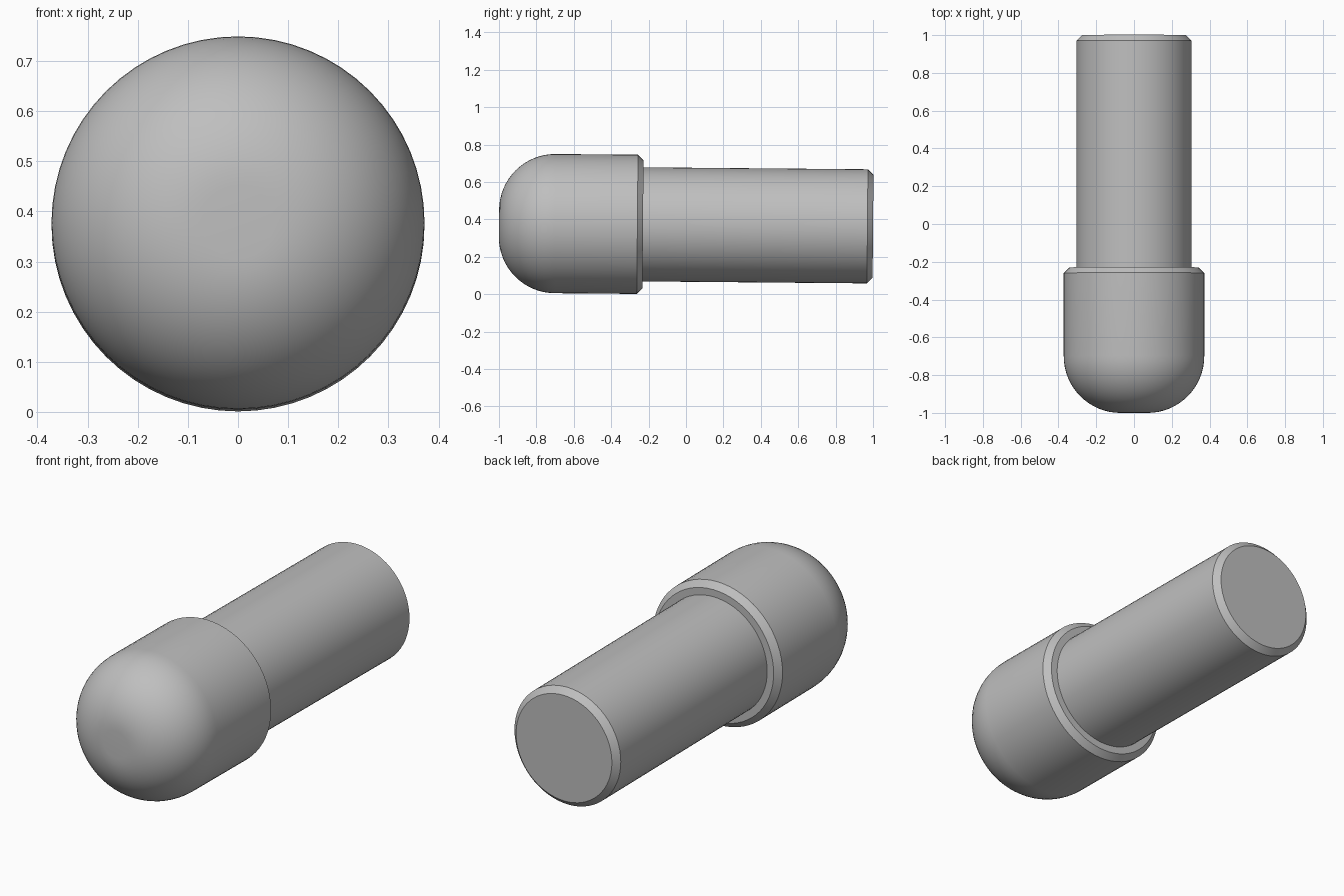
import bpy, bmesh, math
from mathutils import Matrix, Vector

cube = bpy.data.objects.get("Cube")
if cube:
    bpy.data.objects.remove(cube, do_unlink=True)

# Single grey finish
grey = bpy.data.materials.new("plain grey")
grey.use_nodes = True
colour = (0.52, 0.52, 0.52, 1)
grey.diffuse_color = colour
grey.node_tree.nodes["Principled BSDF"].inputs["Base Color"].default_value = colour

# The whole pin lies along y, its tail resting slightly lower
PLACE = Matrix.Translation((0, 0, 0.371)) @ Matrix.Rotation(math.radians(-0.5), 4, "X")


def revolve(name, profile, sides=64):
    """Turn a (radius, y) profile about the y axis."""
    bm = bmesh.new()
    verts = [bm.verts.new((r, y, 0)) for r, y in profile]
    edges = [bm.edges.new(pair) for pair in zip(verts, verts[1:])]
    bmesh.ops.spin(bm, geom=verts + edges, cent=(0, 0, 0), axis=(0, 1, 0),
                   angle=math.tau, steps=sides, use_duplicate=False)
    bmesh.ops.remove_doubles(bm, verts=bm.verts[:], dist=1e-5)
    bmesh.ops.recalc_face_normals(bm, faces=bm.faces[:])
    # Make sure the shell faces outward
    centre = Vector((0, sum(v.co.y for v in bm.verts) / len(bm.verts), 0))
    if sum(f.normal.dot(f.calc_center_median() - centre) for f in bm.faces) < 0:
        bmesh.ops.reverse_faces(bm, faces=bm.faces[:])
    bm.transform(PLACE)
    mesh = bpy.data.meshes.new(name)
    bm.to_mesh(mesh)
    bm.free()
    mesh.materials.append(grey)
    obj = bpy.data.objects.new(name, mesh)
    bpy.context.collection.objects.link(obj)
    bpy.ops.object.select_all(action="DESELECT")
    obj.select_set(True)
    bpy.context.view_layer.objects.active = obj
    bpy.ops.object.shade_smooth_by_angle(angle=math.radians(30))
    return obj


HEAD, SHAFT, CHAMFER, FILLET, SHOULDER = 0.372, 0.305, 0.03, 0.3, -0.23

# Rounded head: flat tip, large fillet, straight side, chamfered shoulder
nose = []
for i in range(17):
    a = math.pi / 2 * i / 16
    nose.append((HEAD - FILLET + FILLET * math.sin(a), FILLET - 1 - FILLET * math.cos(a)))
revolve("rounded_head", [(0, -1)] + nose + [
    (HEAD, SHOULDER - CHAMFER), (HEAD - CHAMFER, SHOULDER), (SHAFT, SHOULDER)])

# Shaft with chamfered end
revolve("shaft", [(SHAFT, SHOULDER), (SHAFT, 1 - CHAMFER), (SHAFT - CHAMFER, 1), (0, 1)])
